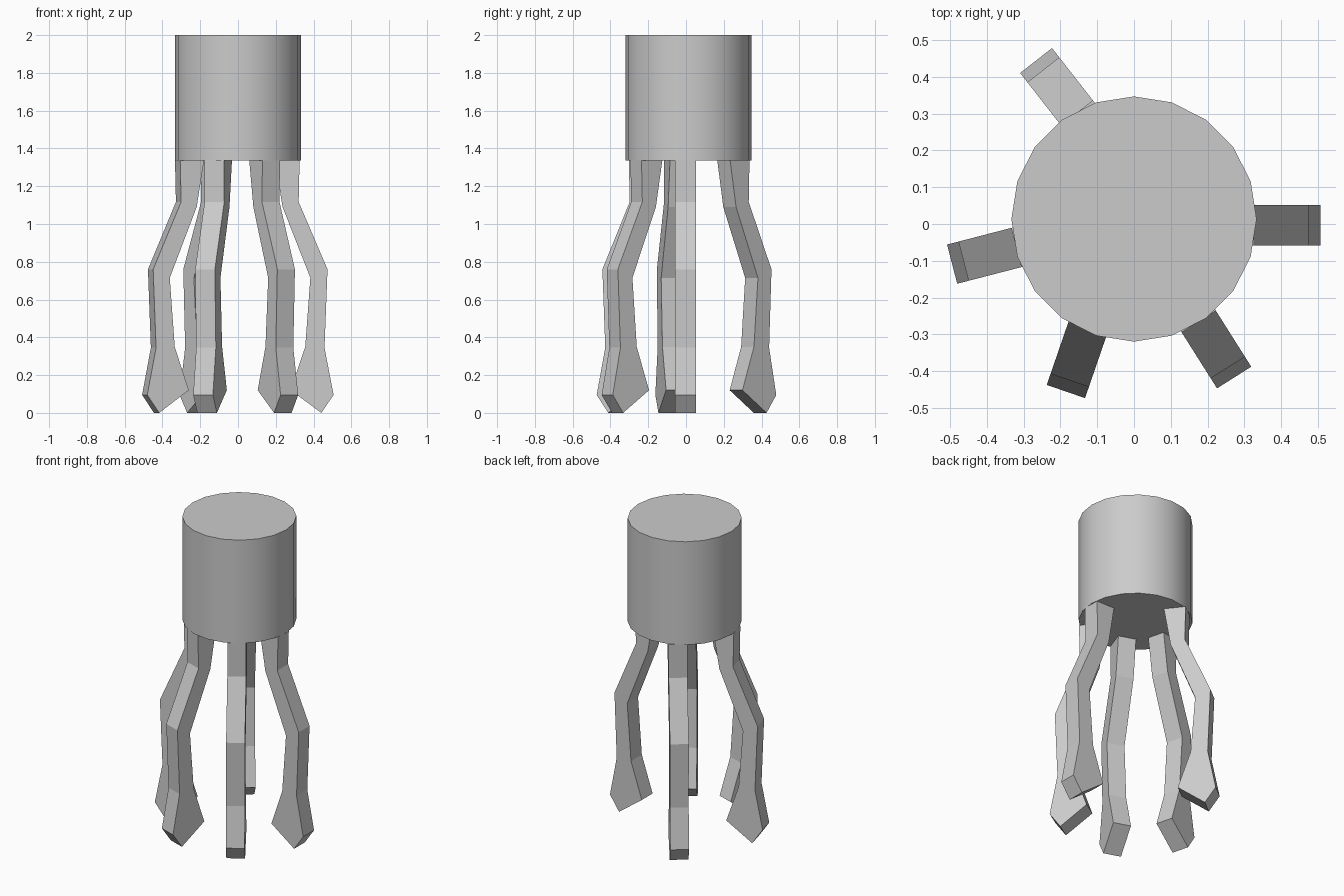
import bpy, bmesh
from math import radians, cos, sin
from mathutils import Matrix, Vector

if "Cube" in bpy.data.objects:
    bpy.data.objects.remove(bpy.data.objects["Cube"])

# Leg outline: (distance from axis, height); widest tip reach is TIP
TIP = 0.505
OUTLINE = [(0.195, 1.335), (0.235, 1.09), (0.382, 0.715), (0.355, 0.35), (0.278, 0.12),
           (0.44, 0.0), (TIP, 0.095), (0.457, 0.345), (0.473, 0.76), (0.32, 1.117),
           (0.325, 1.335)]
WIDTH = 0.11


def make_leg(name, tip_x, tip_y, angle):
    """Extrude the outline sideways, then aim it so its tip lands at the given spot."""
    bm = bmesh.new()
    face = bm.faces.new([bm.verts.new((r, -WIDTH / 2, z)) for r, z in OUTLINE])
    ext = bmesh.ops.extrude_face_region(bm, geom=[face])
    verts = [v for v in ext["geom"] if isinstance(v, bmesh.types.BMVert)]
    bmesh.ops.translate(bm, verts=verts, vec=(0, WIDTH, 0))
    bmesh.ops.recalc_face_normals(bm, faces=bm.faces)
    a = radians(angle)
    offset = Vector((tip_x - TIP * cos(a), tip_y - TIP * sin(a), 0))
    bm.transform(Matrix.Translation(offset) @ Matrix.Rotation(a, 4, 'Z'))
    mesh = bpy.data.meshes.new(name)
    bm.to_mesh(mesh)
    bm.free()
    bpy.context.collection.objects.link(bpy.data.objects.new(name, mesh))


# Cylindrical body
bpy.ops.mesh.primitive_cylinder_add(vertices=20, radius=0.333, depth=0.665,
                                    location=(0, 0.0135, 1.6675))
body = bpy.context.object
body.name = "body"
bpy.ops.object.shade_smooth_by_angle(angle=radians(30))

# Five bent legs, slightly unevenly spaced
LEGS = [(0.506, -0.003, 0), (-0.266, 0.444, 128), (-0.494, -0.109, 194.5),
        (-0.185, -0.455, 251), (0.272, -0.417, 302.3)]
for i, (x, y, ang) in enumerate(LEGS, 1):
    make_leg(f"leg_{i}", x, y, ang)
